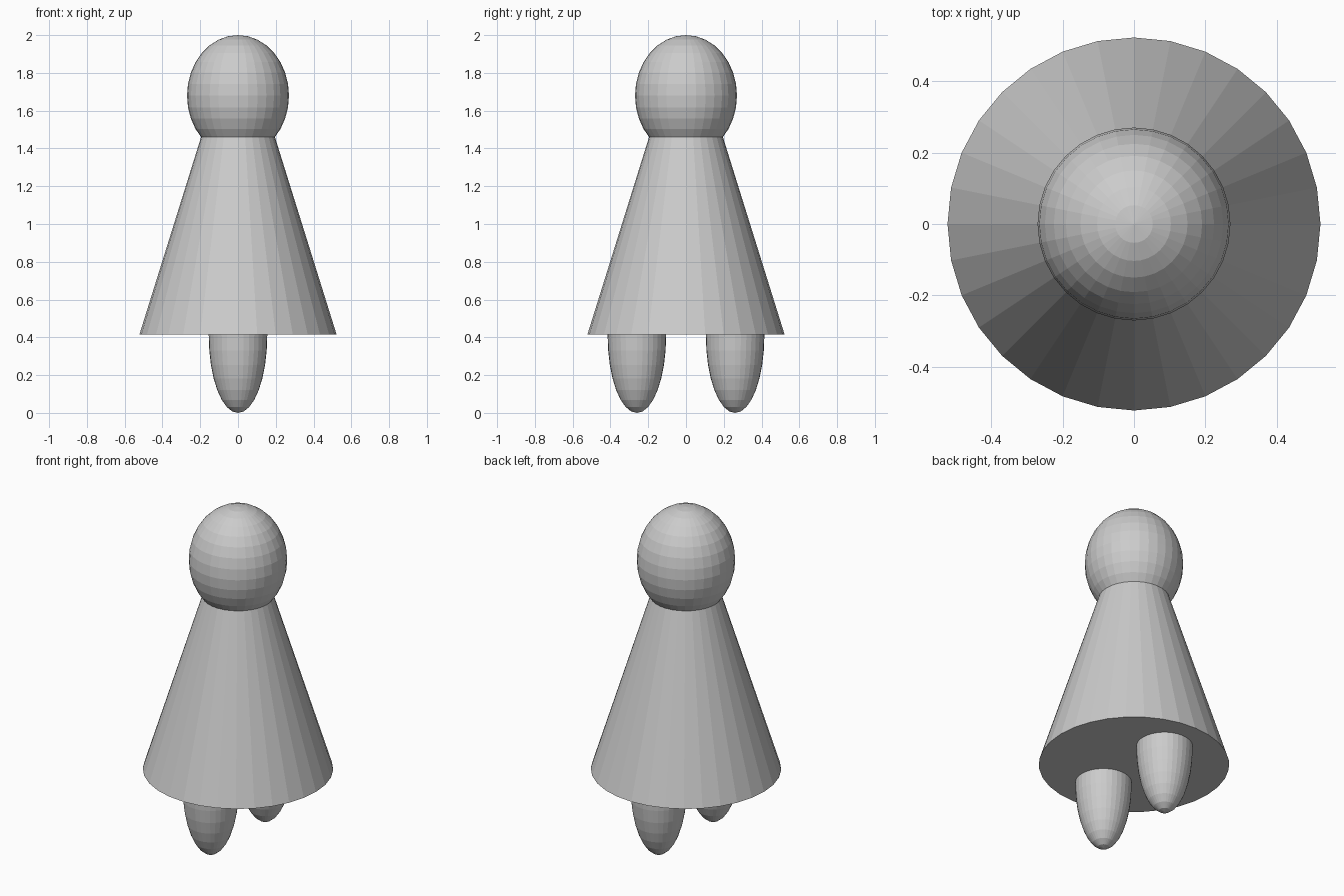
import bpy

if "Cube" in bpy.data.objects:
    bpy.data.objects.remove(bpy.data.objects["Cube"])


def ellipsoid(name, centre, radius, half_height):
    """Flat-faced UV sphere stretched along z."""
    bpy.ops.mesh.primitive_uv_sphere_add(segments=32, ring_count=16, radius=1, location=centre)
    obj = bpy.context.object
    obj.name = name
    obj.scale = (radius, radius, half_height)
    bpy.ops.object.transform_apply(location=False, rotation=False, scale=True)
    return obj


# Body: tapered cone, its narrow end tucked into the head
bottom, top = 0.415, 1.50
bpy.ops.mesh.primitive_cone_add(vertices=32, radius1=0.522, radius2=0.183,
                                depth=top - bottom, location=(0, 0, (bottom + top) / 2))
bpy.context.object.name = "body"

# Head
ellipsoid("head", (0, 0, 1.68), 0.27, 0.32)

# Legs: the upper halves are hidden inside the body
for name, side in (("left_leg", -1), ("right_leg", 1)):
    ellipsoid(name, (0, 0.26 * side, 0.41), 0.155, 0.41)
